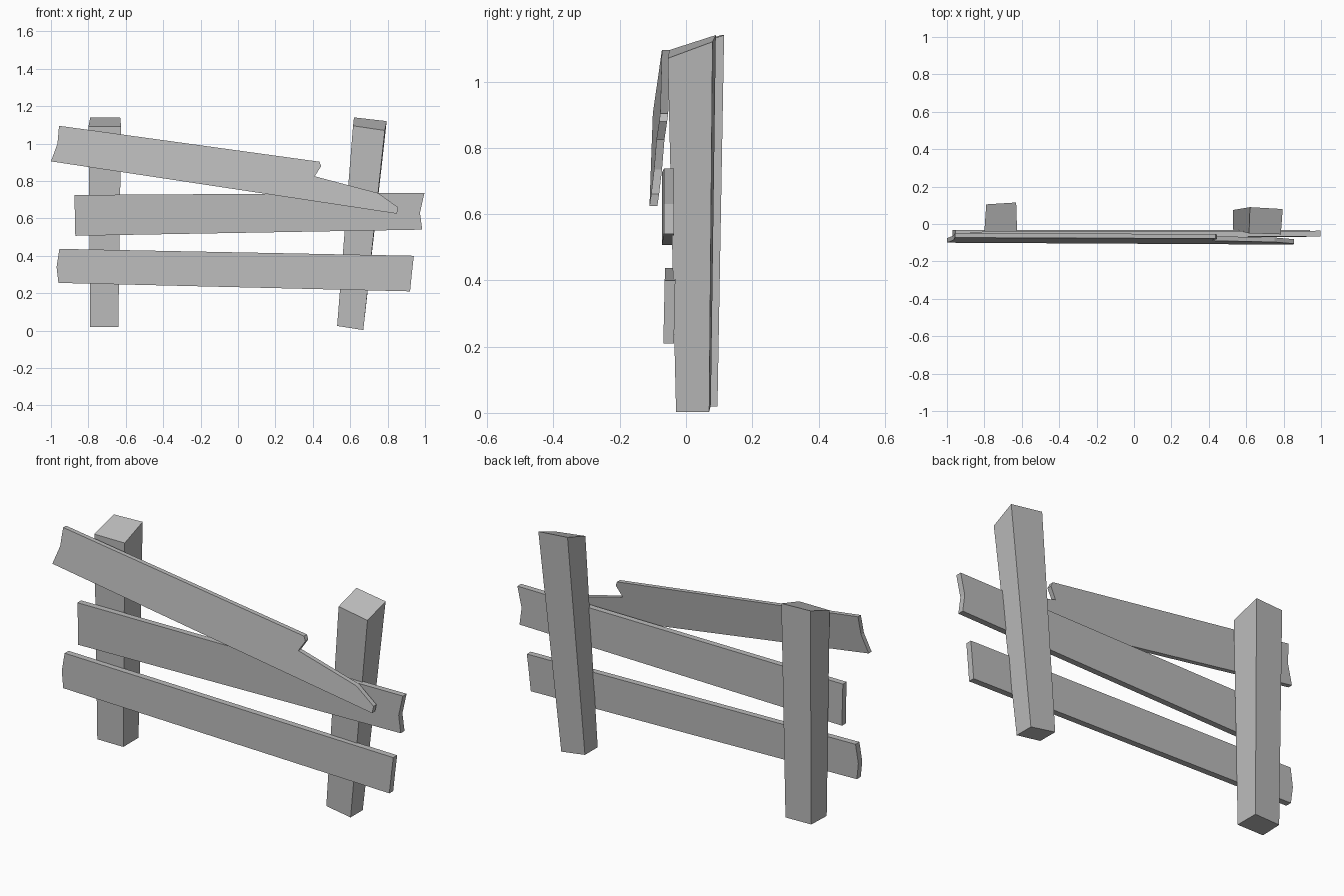
import bpy
import bmesh
from mathutils import Vector

cube = bpy.data.objects.get("Cube")
if cube:
    bpy.data.objects.remove(cube, do_unlink=True)

# Single weathered grey
grey = bpy.data.materials.new("weathered_grey")
grey.use_nodes = True
colour = (0.5, 0.5, 0.5, 1.0)
grey.diffuse_color = colour
grey.node_tree.nodes["Principled BSDF"].inputs["Base Color"].default_value = colour


def prism(name, front, back):
    """Solid between two matching outlines."""
    bm = bmesh.new()
    a = [bm.verts.new(p) for p in front]
    b = [bm.verts.new(p) for p in back]
    n = len(a)
    bm.faces.new(a)
    bm.faces.new(b[::-1])
    for i in range(n):
        j = (i + 1) % n
        bm.faces.new((a[j], a[i], b[i], b[j]))
    bmesh.ops.recalc_face_normals(bm, faces=bm.faces)
    mesh = bpy.data.meshes.new(name)
    bm.to_mesh(mesh)
    bm.free()
    mesh.materials.append(grey)
    obj = bpy.data.objects.new(name, mesh)
    bpy.context.collection.objects.link(obj)
    return obj


def plank(name, outline, plane, thickness):
    """Board cut to an x-z outline, its front lying on y = a + b*x + c*z."""
    a, b, c = plane
    front = [Vector((x, a + b * x + c * z, z)) for x, z in outline]
    prism(name, front, [p + Vector((0, thickness, 0)) for p in front])


# Posts: bottom and top corner loops, with sloping tops
prism("left_post",
      [(-.79, -.03, .02), (-.64, -.03, .02), (-.64, .095, .02), (-.785, .09, .02)],
      [(-.80, -.04, 1.09), (-.625, -.04, 1.09), (-.63, .115, 1.14), (-.79, .105, 1.14)])
prism("right_post",
      [(.53, -.03, .025), (.67, -.03, .003), (.67, .07, .003), (.53, .075, .025)],
      [(.615, -.05, 1.095), (.785, -.055, 1.07), (.795, .08, 1.12), (.62, .09, 1.14)])

# Rails with slightly notched ends
plank("bottom_rail",
      [(-.96, .255), (.92, .21), (.93, .31), (.94, .40), (-.955, .437), (-.97, .34)],
      (-.073, 0, .022), .032)
plank("middle_rail",
      [(-.87, .507), (.985, .54), (.973, .63), (.997, .737), (-.875, .725), (-.872, .62)],
      (-.07, .003, 0), .031)

# Fallen, splintered top rail leaning forward
plank("broken_top_rail",
      [(-1, .905), (.85, .625), (.855, .66), (.75, .735), (.41, .825),
       (.445, .88), (.435, .903), (-.957, 1.095), (-.965, 1.0)],
      (-.211, .0157, .14), .024)
